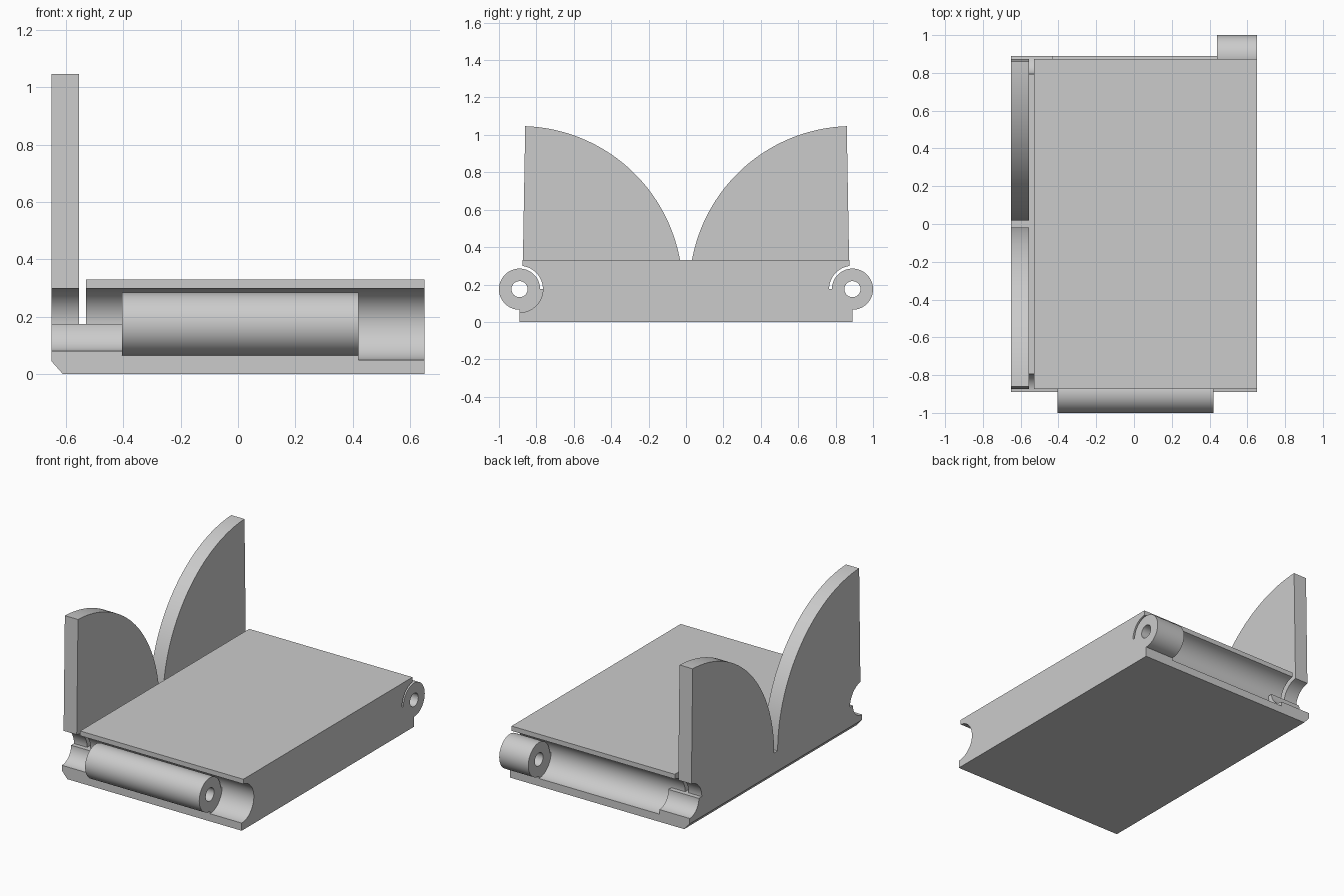
import bpy, bmesh
from math import cos, sin, radians

cube = bpy.data.objects.get("Cube")
if cube:
    bpy.data.objects.remove(cube, do_unlink=True)

GREY = (0.6, 0.6, 0.6, 1.0)
mat = bpy.data.materials.new("plain grey")
mat.use_nodes = True
mat.diffuse_color = GREY
mat.node_tree.nodes["Principled BSDF"].inputs["Base Color"].default_value = GREY

# Shared hinge measurements
HINGE_Y, HINGE_Z = 0.89, 0.175
RECESS, SMALL_RECESS, BARREL, PIN = 0.125, 0.095, 0.11, 0.043
RIGHT, LEFT = -0.65, 0.65
PLATE_Y, TOP = 0.873, 0.33


def arc(radius, start, end, steps=32):
    """Arc about the back hinge axis, as (y, z) points."""
    angles = [radians(start + (end - start) * i / steps) for i in range(steps + 1)]
    return [(HINGE_Y + radius * cos(a), HINGE_Z + radius * sin(a)) for a in angles]


def prism(name, points, axis, low, high, side=1):
    """Extrude a profile along x (y, z points) or y (x, z points)."""
    bm = bmesh.new()

    def place(p, t):
        return (t, p[0] * side, p[1]) if axis == "x" else (p[0], t, p[1])

    rings = [[bm.verts.new(place(p, t)) for p in points] for t in (low, high)]
    for ring in rings:
        bm.faces.new(ring)
    for i in range(len(points)):
        j = (i + 1) % len(points)
        bm.faces.new((rings[0][i], rings[0][j], rings[1][j], rings[1][i]))
    bmesh.ops.recalc_face_normals(bm, faces=bm.faces)
    mesh = bpy.data.meshes.new(name)
    bm.to_mesh(mesh)
    bm.free()
    mesh.materials.append(mat)
    obj = bpy.data.objects.new(name, mesh)
    bpy.context.collection.objects.link(obj)
    return obj


def activate(obj):
    bpy.ops.object.select_all(action="DESELECT")
    obj.select_set(True)
    bpy.context.view_layer.objects.active = obj


def cut(obj, cutter):
    cutter.hide_render = True
    mod = obj.modifiers.new("cut", "BOOLEAN")
    mod.operation, mod.solver, mod.object = "DIFFERENCE", "EXACT", cutter
    activate(obj)
    bpy.ops.object.modifier_apply(modifier=mod.name)
    bpy.data.objects.remove(cutter, do_unlink=True)


def smooth(obj):
    activate(obj)
    bpy.ops.object.shade_smooth_by_angle(angle=radians(30))


# Link body: chamfered at the lower right, stepped down under the fins
body = prism("link_body", [(-0.61, 0), (LEFT, 0), (LEFT, TOP), (-0.53, TOP),
                           (-0.53, HINGE_Z), (RIGHT, HINGE_Z), (RIGHT, 0.045)],
             "y", -HINGE_Y, HINGE_Y)

# Hinge recesses, with a tighter lower seat towards the right end
for side, step in ((-1, -0.405), (1, -0.43)):
    cut(body, prism("recess_cutter", arc(RECESS, 0, 360, 128)[:-1],
                    "x", step, 0.7, side))
    cut(body, prism("seat_cutter", arc(SMALL_RECESS, 0, 360, 128)[:-1],
                    "x", -0.7, step + 0.01, side))
    cut(body, prism("upper_recess_cutter", arc(RECESS, 0, 180, 64),
                    "x", -0.6, step + 0.01, side))
    cut(body, prism("plate_trim_cutter", [(PLATE_Y, 0.2), (1, 0.2), (1, 0.4), (PLATE_Y, 0.4)],
                    "x", -0.7, 0.7, side))
smooth(body)

# Guide fins: curved inner edge centred on the hinge of the same end
FIN_RADIUS = 0.872
for name, side in (("front_fin", -1), ("back_fin", 1)):
    outline = arc(RECESS, 180, 98, 24) + arc(FIN_RADIUS, 92, 180, 48)
    smooth(prism(name, outline, "x", RIGHT, -0.555, side))

# Hinge barrels, each joined to the body by a web below the pin
for name, side, low, high in (("front_barrel", -1, -0.405, 0.42),
                              ("back_barrel", 1, 0.44, LEFT)):
    outline = arc(BARREL, -90, 180, 96) + arc(RECESS, 180, 270, 32)
    barrel = prism(name, outline, "x", low, high, side)
    cut(barrel, prism("pin_cutter", arc(PIN, 0, 360, 48)[:-1],
                      "x", low - 0.1, high + 0.1, side))
    smooth(barrel)
